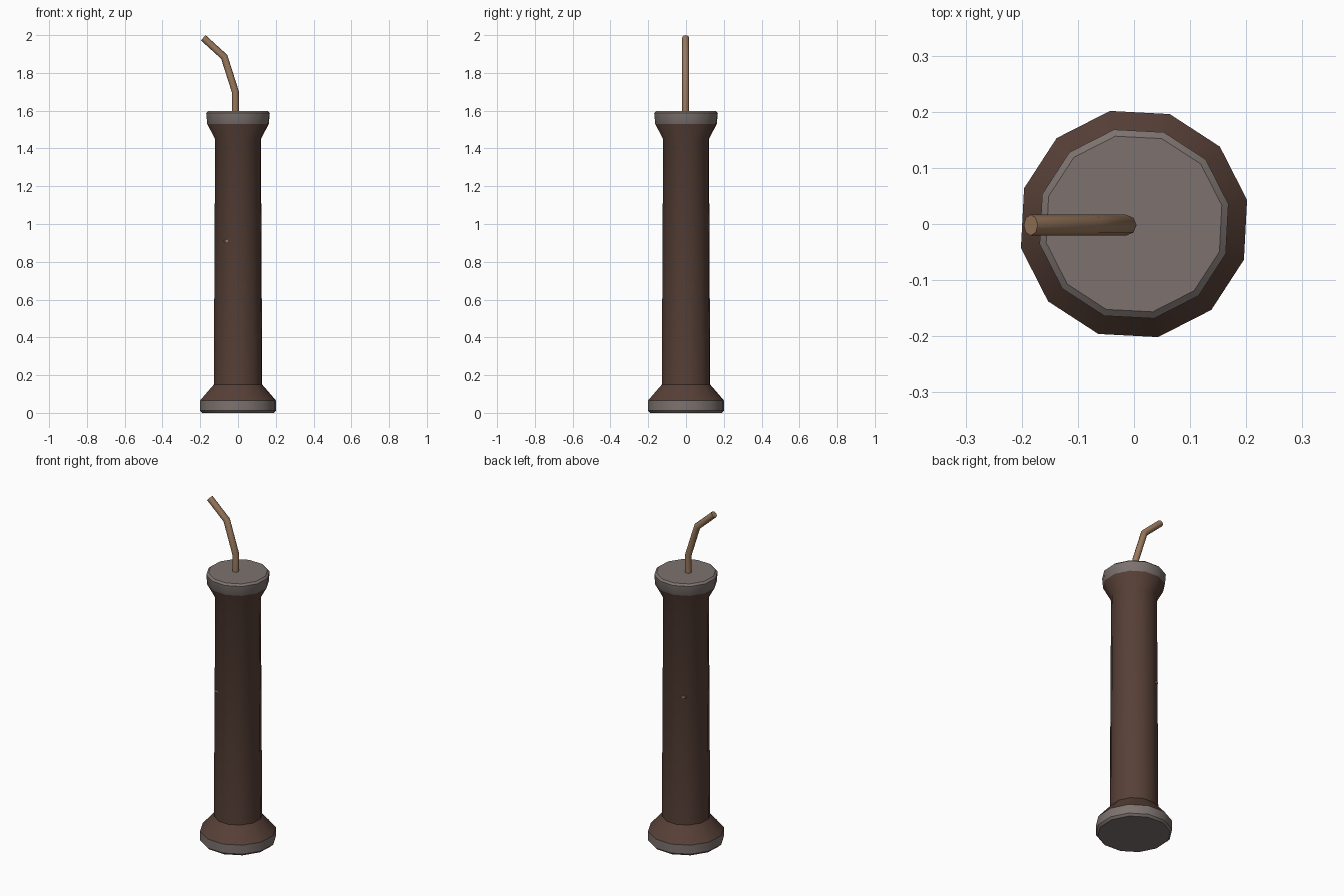
import bpy, bmesh, math
from mathutils import Vector

if "Cube" in bpy.data.objects:
    bpy.data.objects.remove(bpy.data.objects["Cube"])


def mat(name, col):
    m = bpy.data.materials.new(name)
    m.diffuse_color = (*col, 1)
    m.use_nodes = True
    m.node_tree.nodes["Principled BSDF"].inputs["Base Color"].default_value = m.diffuse_color
    return m


BROWN = mat("dark brown wrap", (0.095, 0.051, 0.038))
GRAY = mat("warm gray cap", (0.205, 0.171, 0.159))
TAN = mat("tan fuse", (0.32, 0.19, 0.107))


def skin(name, rings, mats, rule=None, angle=40):
    """Join equal-sized rings of points into a closed tube."""
    bm = bmesh.new()
    vr = [[bm.verts.new(p) for p in r] for r in rings]
    n = len(vr[0])
    for a, b in zip(vr, vr[1:]):
        for i in range(n):
            j = (i + 1) % n
            bm.faces.new((a[i], a[j], b[j], b[i]))
    bm.faces.new(vr[0][::-1])
    bm.faces.new(vr[-1])
    bmesh.ops.recalc_face_normals(bm, faces=bm.faces[:])
    if rule:
        for f in bm.faces:
            f.material_index = rule(f.calc_center_median())
    me = bpy.data.meshes.new(name)
    bm.to_mesh(me)
    bm.free()
    for m in mats:
        me.materials.append(m)
    ob = bpy.data.objects.new(name, me)
    bpy.context.collection.objects.link(ob)
    bpy.ops.object.select_all(action='DESELECT')
    ob.select_set(True)
    bpy.context.view_layer.objects.active = ob
    bpy.ops.object.shade_smooth_by_angle(angle=math.radians(angle))
    return ob


# Stick: twelve-sided turned profile with flared, gray-capped ends
profile = [(0.195, 0.0), (0.206, 0.012), (0.206, 0.065), (0.131, 0.15),
           (0.124, 1.45), (0.167, 1.53), (0.172, 1.588), (0.16, 1.598)]
angles = [math.radians(12 + 30 * k) for k in range(12)]
stick = [[(r * math.cos(a), r * math.sin(a), z) for a in angles] for r, z in profile]
skin("stick_body", stick, [BROWN, GRAY],
     lambda c: 1 if c.z < 0.064 or c.z > 1.531 else 0)

# Fuse: bent round cord with mitred joints
path = [Vector(p) for p in ((-0.014, -0.002, 1.58), (-0.014, -0.002, 1.7),
                            (-0.073, -0.002, 1.885), (-0.184, -0.002, 1.986))]
dirs = [(b - a).normalized() for a, b in zip(path, path[1:])]
fuse = []
for i, p in enumerate(path):
    d0, d1 = dirs[max(i - 1, 0)], dirs[min(i, len(dirs) - 1)]
    t = (d0 + d1).normalized()
    side = Vector((0, 1, 0)).cross(t) / t.dot(d1)
    fuse.append([p + 0.0185 * (math.cos(k * math.pi / 4) * side
                               + math.sin(k * math.pi / 4) * Vector((0, 1, 0)))
                 for k in range(8)])
skin("fuse", fuse, [TAN], angle=50)

# Tiny tan flecks on the front and back of the wrap
for name, s in (("front_fleck", -1), ("back_fleck", 1)):
    rings = [[(-0.064 + dx, s * y, 0.91 + dz) for dx, dz in
              ((-0.01, -0.006), (0.01, -0.006), (0.01, 0.006), (-0.01, 0.006))]
             for y in (0.105, 0.113)]
    skin(name, rings, [TAN])
